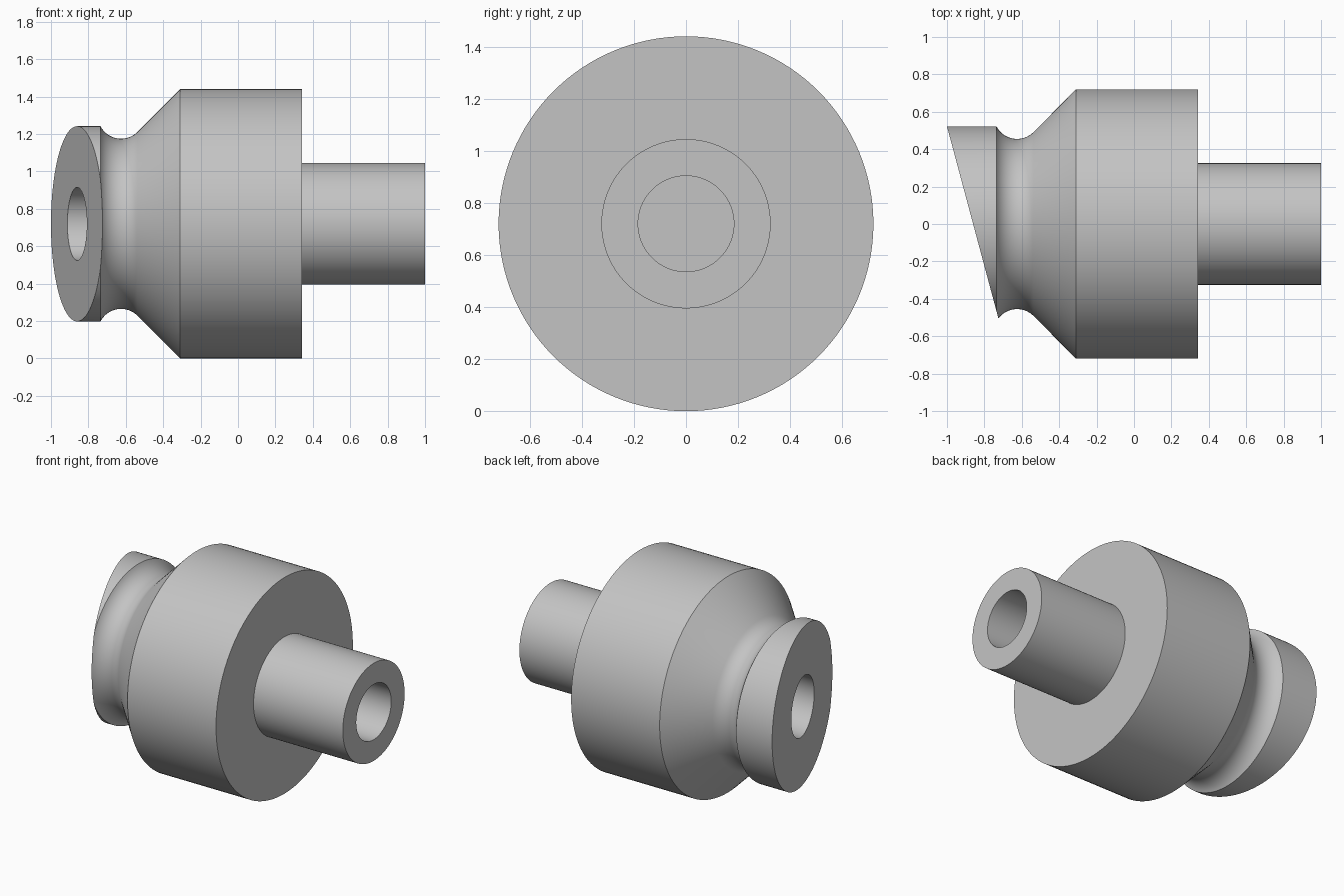
import bpy, bmesh, math
from mathutils import Vector, Matrix

cube = bpy.data.objects.get("Cube")
if cube:
    bpy.data.objects.remove(cube, do_unlink=True)

AXIS_Z = 0.72          # height of the turning axis
RIM_R = 0.522          # radius of the slanted collar
BORE_L, BORE_R = 0.195, 0.184
SEGMENTS = 128

steel = bpy.data.materials.new("Grey Metal")
steel.use_nodes = True
grey = (0.55, 0.55, 0.55, 1)
steel.diffuse_color = grey
steel.node_tree.nodes["Principled BSDF"].inputs["Base Color"].default_value = grey


def revolve(bm, profile):
    """Turn (x, radius) points around the x axis."""
    verts = [bm.verts.new((x, 0, r)) for x, r in profile]
    edges = [bm.edges.new(pair) for pair in zip(verts, verts[1:])]
    bmesh.ops.spin(bm, geom=verts + edges, cent=(0, 0, 0), axis=(1, 0, 0),
                   angle=math.tau, steps=SEGMENTS, use_merge=True)


# Round groove between the collar and the cone, tangent to the cone
cx, cr, gr = -0.625, 0.579, 0.124
start = math.pi + math.asin((cr - RIM_R) / gr)
end = math.radians(315)
groove = []
for i in range(21):
    a = start + (end - start) * i / 20
    groove.append((cx + gr * math.cos(a), cr + gr * math.sin(a)))

# Outside: collar, groove, cone, drum, shaft, then the blind shaft bore
outside = [(-1.1, RIM_R)] + groove + [
    (-0.31, 0.72), (0.342, 0.72), (0.342, 0.325), (1, 0.325),
    (1, BORE_R), (0.25, BORE_R), (0.25, 0)]
# Blind bore in the collar end
collar_bore = [(-0.3, 0), (-0.3, BORE_L), (-1.1, BORE_L)]

bm = bmesh.new()
revolve(bm, outside)
revolve(bm, collar_bore)
bmesh.ops.remove_doubles(bm, verts=bm.verts[:], dist=1e-5)

# Slice the collar end at a slant and close the ring-shaped face
normal = Vector((-1, -math.tan(math.radians(15)), 0)).normalized()
cut = bmesh.ops.bisect_plane(bm, geom=bm.verts[:] + bm.edges[:] + bm.faces[:],
                             plane_co=(-1, RIM_R, 0), plane_no=normal,
                             clear_outer=True)
rim = [e for e in bm.edges if e.is_boundary]
bmesh.ops.triangle_fill(bm, edges=rim, use_beauty=True, normal=normal)
bmesh.ops.recalc_face_normals(bm, faces=bm.faces[:])
bmesh.ops.transform(bm, matrix=Matrix.Translation((0, 0, AXIS_Z)), verts=bm.verts[:])

mesh = bpy.data.meshes.new("stepped_shaft_body")
bm.to_mesh(mesh)
bm.free()
mesh.materials.append(steel)
body = bpy.data.objects.new("stepped_shaft_body", mesh)
bpy.context.collection.objects.link(body)

bpy.ops.object.select_all(action="DESELECT")
body.select_set(True)
bpy.context.view_layer.objects.active = body
bpy.ops.object.shade_smooth_by_angle(angle=math.radians(25))
